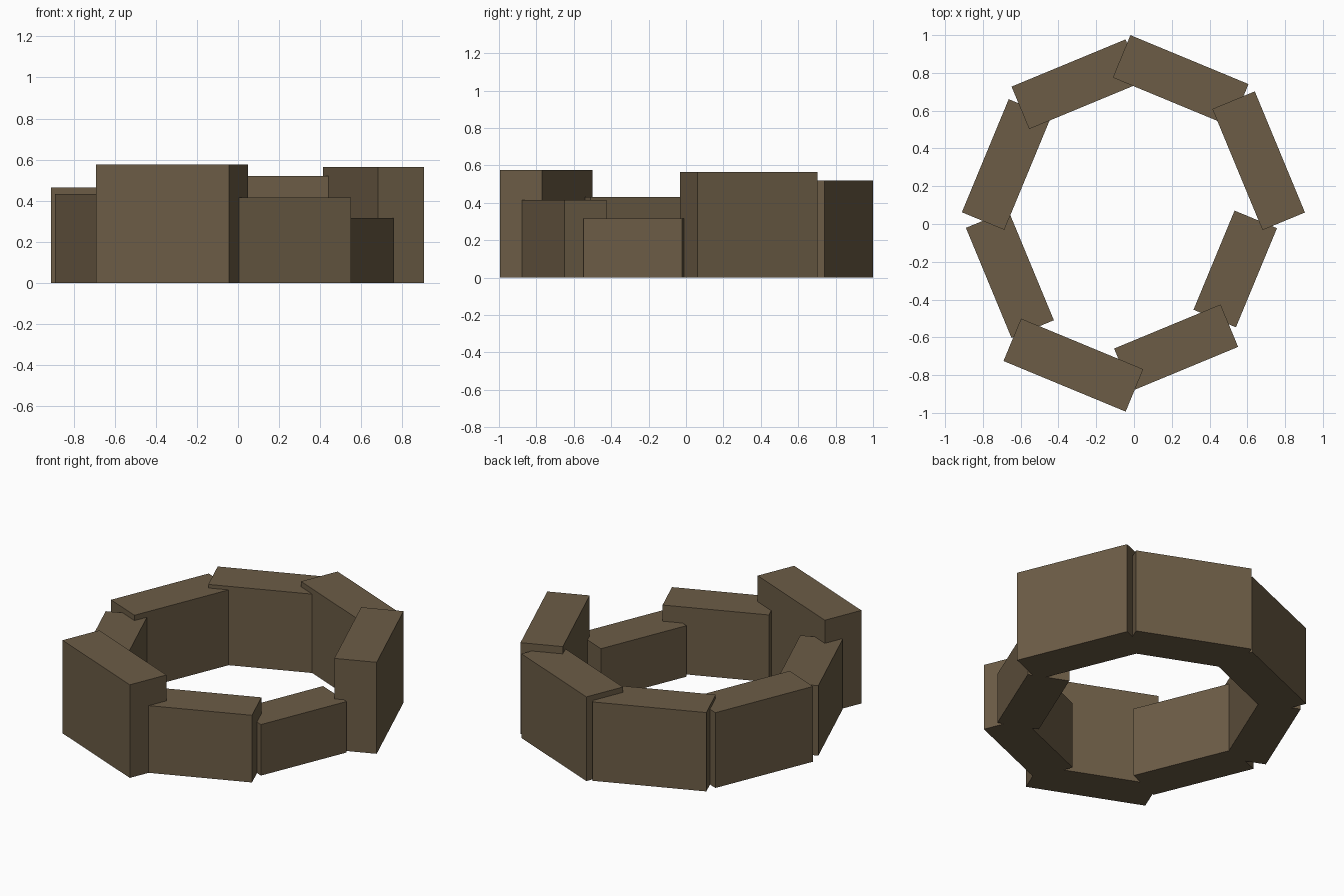
import bpy, math

if "Cube" in bpy.data.objects:
    bpy.data.objects.remove(bpy.data.objects["Cube"])

# One earthy brown for every stone
brown = bpy.data.materials.new("earth_brown")
brown.diffuse_color = (0.15, 0.108, 0.061, 1)
brown.use_nodes = True
brown.node_tree.nodes["Principled BSDF"].inputs["Base Color"].default_value = brown.diffuse_color

THICKNESS = 0.243

# Ring of upright slabs: name, centre x, centre y, length, height, turn in degrees
SLABS = [
    ("front_left_slab", -0.321, -0.747, 0.70, 0.575, -22.5),
    ("front_right_slab", 0.223, -0.655, 0.61, 0.415, 22.5),
    ("right_front_slab", 0.536, -0.238, 0.568, 0.315, 67.5),
    ("right_back_slab", 0.66, 0.335, 0.694, 0.565, -67.5),
    ("back_right_slab", 0.247, 0.758, 0.677, 0.52, -22.5),
    ("back_left_slab", -0.30, 0.74, 0.653, 0.487, 22.5),
    ("left_back_slab", -0.675, 0.315, 0.648, 0.465, 67.5),
    ("left_front_slab", -0.657, -0.265, 0.63, 0.432, -67.5),
]


def add_slab(name, x, y, length, height, turn):
    bpy.ops.mesh.primitive_cube_add(size=1, location=(x, y, height / 2),
                                    rotation=(0, 0, math.radians(turn)))
    slab = bpy.context.object
    slab.name = name
    slab.scale = (length, THICKNESS, height)
    slab.data.materials.append(brown)


for slab in SLABS:
    add_slab(*slab)
